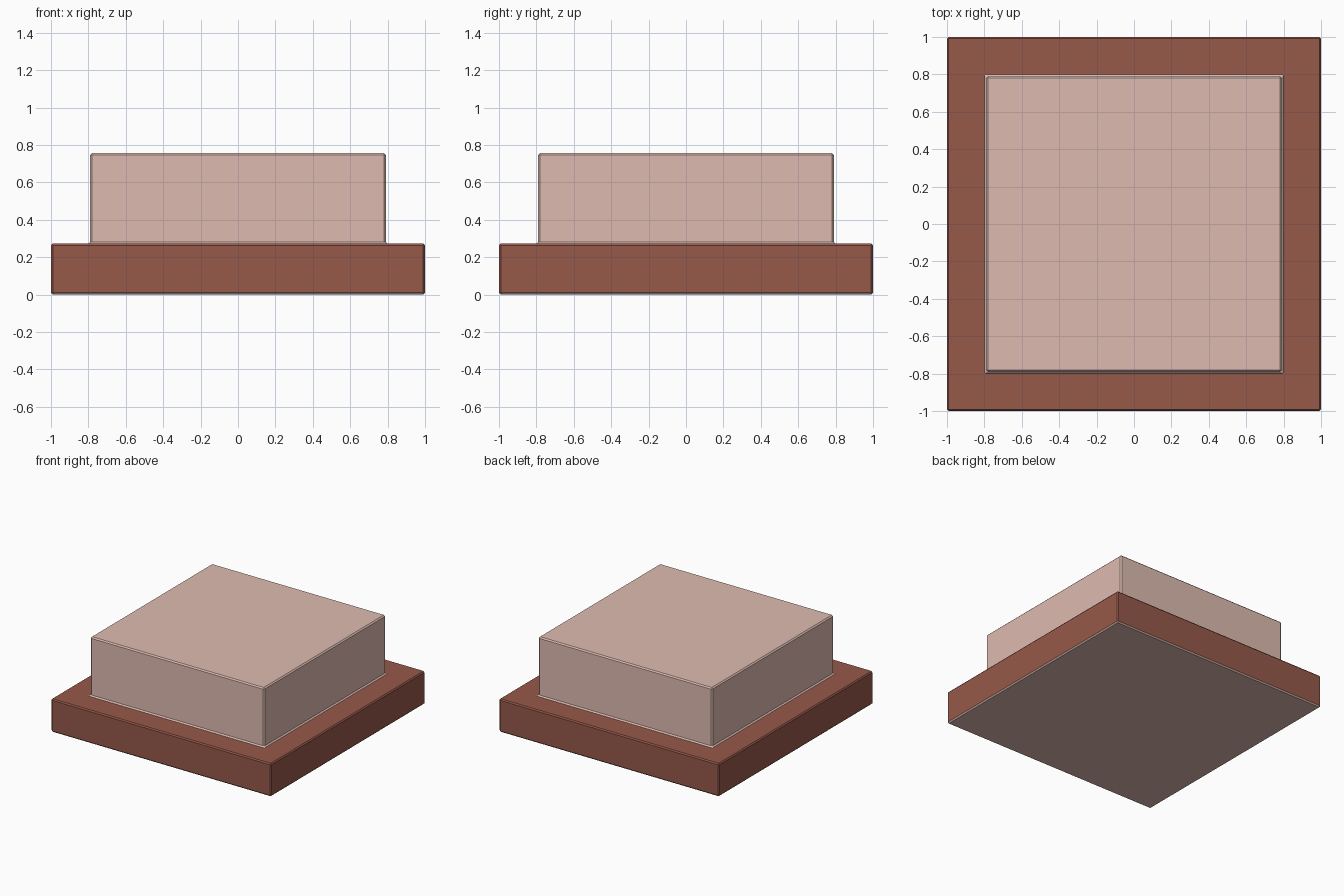
import bpy, bmesh

if "Cube" in bpy.data.objects:
    bpy.data.objects.remove(bpy.data.objects["Cube"])


def material(name, rgb):
    m = bpy.data.materials.new(name)
    m.diffuse_color = (*rgb, 1)
    m.use_nodes = True
    m.node_tree.nodes["Principled BSDF"].inputs["Base Color"].default_value = m.diffuse_color
    return m


BROWN = material("brown", (0.305, 0.100, 0.067))
PINK = material("pale_pink", (0.73, 0.50, 0.44))


def ring(h, c, z):
    # square of half-width h with corners cut by c
    k = h - c
    return [(h, -k, z), (h, k, z), (k, h, z), (-k, h, z),
            (-h, k, z), (-h, -k, z), (-k, -h, z), (k, -h, z)]


def loft(name, profile, mats, cap_bottom, cap_top, pick):
    bm = bmesh.new()
    rings = [[bm.verts.new(p) for p in ring(*r)] for r in profile]
    for a, b in zip(rings, rings[1:]):
        for i in range(8):
            j = (i + 1) % 8
            bm.faces.new((a[i], a[j], b[j], b[i]))
    if cap_bottom:
        bm.faces.new(rings[0][::-1])
    if cap_top:
        bm.faces.new(rings[-1])
    bmesh.ops.remove_doubles(bm, verts=bm.verts, dist=1e-5)
    for f in bm.faces:
        f.material_index = pick(f.calc_center_median().z)
    mesh = bpy.data.meshes.new(name)
    bm.to_mesh(mesh)
    bm.free()
    for m in mats:
        mesh.materials.append(m)
    ob = bpy.data.objects.new(name, mesh)
    bpy.context.collection.objects.link(ob)
    return ob


# Base slab: eased edges, pale underside, opening where the block rises
loft("base_slab",
     [(0.99, 0, 0), (1, 0.01, 0.01), (1, 0.01, 0.262), (0.992, 0, 0.272), (0.80, 0, 0.272)],
     [BROWN, PINK], True, False, lambda z: 1 if z < 0.008 else 0)

# Upper block: small flared foot, eased top edge
loft("upper_block",
     [(0.80, 0, 0.272), (0.79, 0.01, 0.282), (0.79, 0.01, 0.747), (0.78, 0, 0.757)],
     [PINK], False, True, lambda z: 0)
